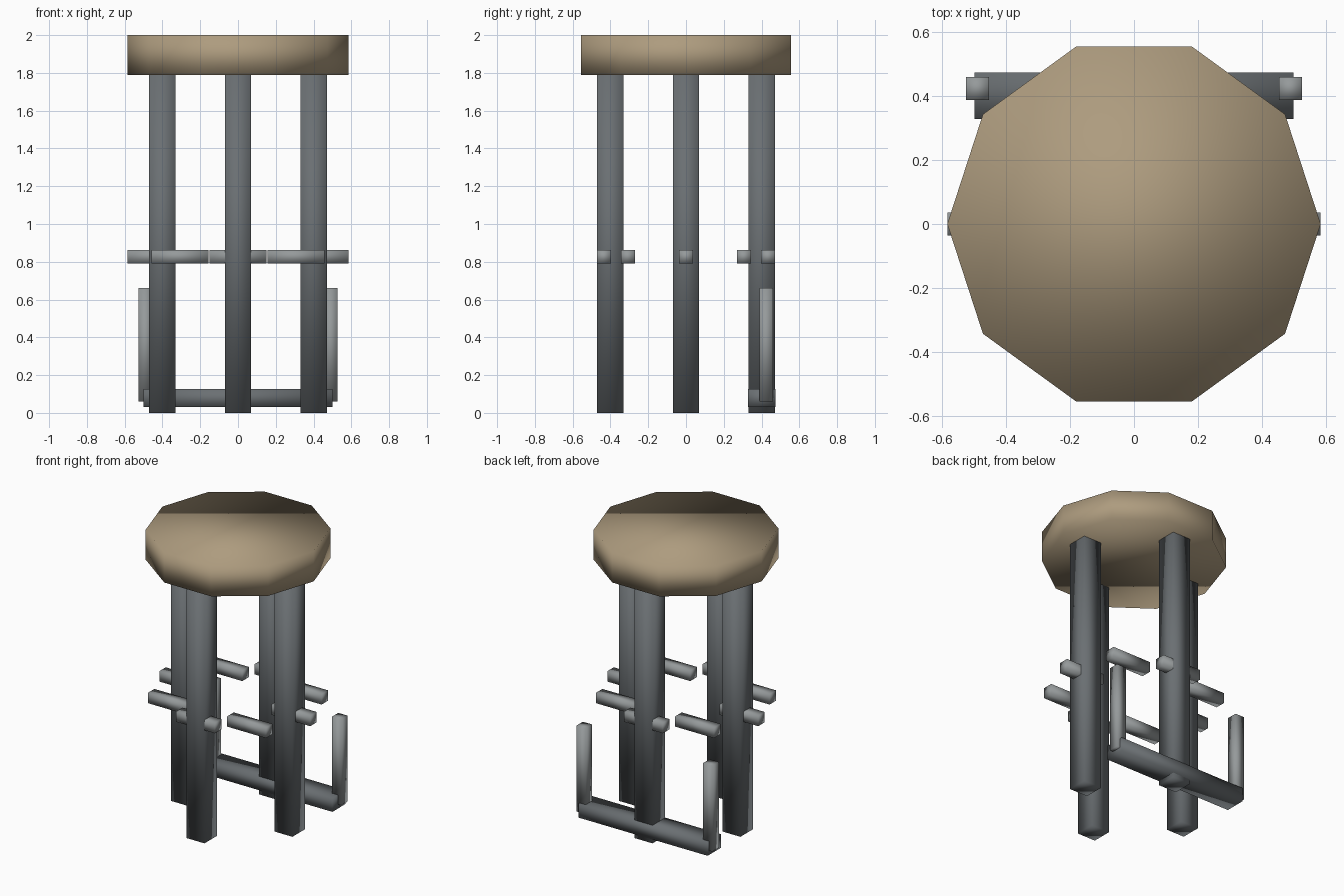
import bpy
import bmesh
from math import cos, sin, tau
from mathutils import Matrix, Vector

cube = bpy.data.objects.get("Cube")
if cube:
    bpy.data.objects.remove(cube, do_unlink=True)


def make_material(name, color):
    mat = bpy.data.materials.new(name)
    mat.use_nodes = True
    mat.diffuse_color = (*color, 1)
    mat.node_tree.nodes["Principled BSDF"].inputs["Base Color"].default_value = (*color, 1)
    return mat


tan = make_material("tan_cushion", (0.42, 0.33, 0.21))
dark_grey = make_material("dark_grey_metal", (0.145, 0.16, 0.17))
light_grey = make_material("light_grey_metal", (0.30, 0.32, 0.325))


def finish(name, bm, mat):
    """Turn a bmesh into a softly shaded object."""
    mesh = bpy.data.meshes.new(name)
    bmesh.ops.recalc_face_normals(bm, faces=bm.faces)
    for face in bm.faces:
        face.smooth = True
    bm.to_mesh(mesh)
    bm.free()
    mesh.materials.append(mat)
    obj = bpy.data.objects.new(name, mesh)
    bpy.context.collection.objects.link(obj)
    return obj


def box(name, center, size, mat):
    bm = bmesh.new()
    matrix = Matrix.Translation(center) @ Matrix.Diagonal(Vector((*size, 1)))
    bmesh.ops.create_cube(bm, size=1, matrix=matrix)
    return finish(name, bm, mat)


# Ten-sided seat with a corner on each side
seat_radius, seat_bottom, seat_top = 0.585, 1.79, 2.0
bm = bmesh.new()
rim = [bm.verts.new((seat_radius * cos(tau * i / 10), seat_radius * sin(tau * i / 10), seat_bottom))
       for i in range(10)]
base = bm.faces.new(rim)
top = bmesh.ops.extrude_face_region(bm, geom=[base], use_keep_orig=True)
top_verts = [v for v in top["geom"] if isinstance(v, bmesh.types.BMVert)]
bmesh.ops.translate(bm, verts=top_verts, vec=(0, 0, seat_top - seat_bottom))
finish("seat", bm, tan)

# Four square legs
for name, x, y in (("left", 1, 0), ("back", 0, 1), ("right", -1, 0), ("front", 0, -1)):
    box(name + "_leg", (0.4 * x, 0.4 * y, seat_bottom / 2), (0.14, 0.14, seat_bottom), dark_grey)

# Ring of eight short rungs, all running sideways
for i in range(8):
    angle = tau * i / 8
    box(f"rung_{i + 1}", (0.434 * cos(angle), 0.434 * sin(angle), 0.827), (0.3, 0.072, 0.072), light_grey)

# Low bar at the back with an upright post at each end
box("back_bar", (0, 0.402, 0.078), (1.0, 0.146, 0.096), dark_grey)
for name, side in (("left", 1), ("right", -1)):
    box(name + "_post", (0.49 * side, 0.424, 0.36), (0.072, 0.072, 0.6), light_grey)
